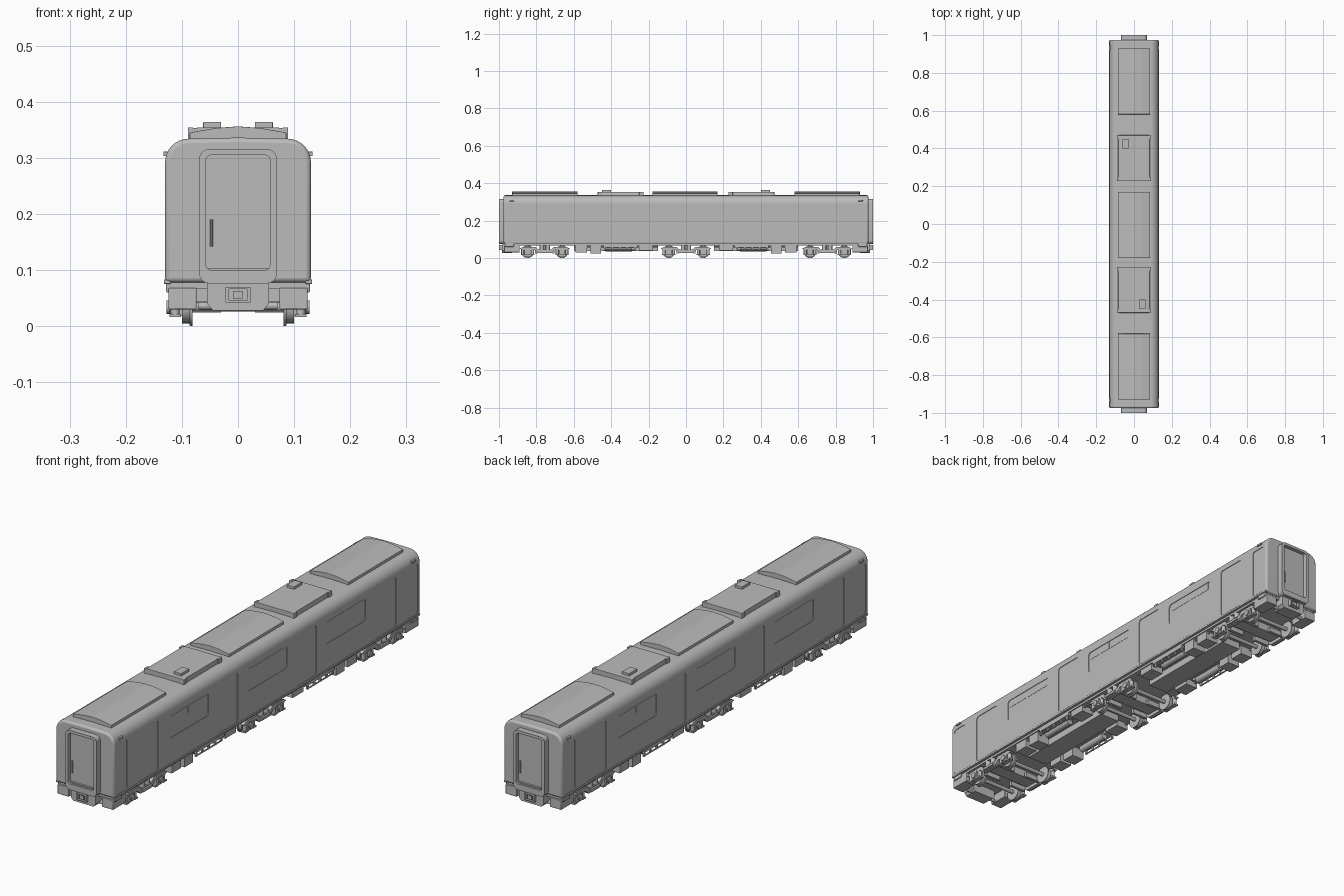
import bpy, bmesh, math
from mathutils import Matrix, Vector

cube = bpy.data.objects.get("Cube")
if cube:
    bpy.data.objects.remove(cube, do_unlink=True)

grey = bpy.data.materials.new("plain grey")
grey.use_nodes = True
COLOUR = (0.5, 0.5, 0.5, 1)
grey.diffuse_color = COLOUR
grey.node_tree.nodes["Principled BSDF"].inputs["Base Color"].default_value = COLOUR
BOTH = (-1, 1)


def box(bm, x, y, z):
    """Box from three (low, high) ranges."""
    lows, highs = zip(*(sorted(r) for r in (x, y, z)))
    a, b = Vector(lows), Vector(highs)
    bmesh.ops.create_cube(bm, size=1, matrix=Matrix.Translation((a + b) / 2)
                          @ Matrix.Diagonal((*(b - a), 1)))


def rod(bm, a, b, r, r2=None, sides=20):
    a, b = Vector(a), Vector(b)
    turn = (b - a).to_track_quat('Z', 'Y').to_matrix().to_4x4()
    bmesh.ops.create_cone(bm, cap_ends=True, segments=sides, radius1=r, radius2=r2 or r,
                          depth=(b - a).length, matrix=Matrix.Translation((a + b) / 2) @ turn)


def prism(bm, points, axis, lo, hi):
    """Extrude a 2D outline along x or y."""
    def place(p, d):
        return (d, *p) if axis == 'x' else (p[0], d, p[1])
    face = bm.faces.new([bm.verts.new(place(p, lo)) for p in points])
    out = bmesh.ops.extrude_face_region(bm, geom=[face])
    verts = [v for v in out["geom"] if isinstance(v, bmesh.types.BMVert)]
    step = Vector((hi - lo, 0, 0)) if axis == 'x' else Vector((0, hi - lo, 0))
    bmesh.ops.translate(bm, verts=verts, vec=step)


def rounded(u, v, r, steps=5):
    """Rounded rectangle outline."""
    pts = []
    corners = [(u[1], v[1], -1, -1), (u[0], v[1], 1, -1), (u[0], v[0], 1, 1), (u[1], v[0], -1, 1)]
    for i, (cu, cv, su, sv) in enumerate(corners):
        for k in range(steps + 1):
            t = math.pi / 2 * (i + k / steps)
            pts.append((cu + su * r + r * math.cos(t), cv + sv * r + r * math.sin(t)))
    return pts


def finish(name, bm, bevel=0, smooth=True):
    bmesh.ops.recalc_face_normals(bm, faces=bm.faces)
    mesh = bpy.data.meshes.new(name)
    bm.to_mesh(mesh)
    bm.free()
    mesh.materials.append(grey)
    ob = bpy.data.objects.new(name, mesh)
    bpy.context.collection.objects.link(ob)
    if bevel:
        mod = ob.modifiers.new("Bevel", 'BEVEL')
        mod.width, mod.segments, mod.limit_method = bevel, 2, 'ANGLE'
    if smooth:
        bpy.ops.object.select_all(action='DESELECT')
        ob.select_set(True)
        bpy.context.view_layer.objects.active = ob
        bpy.ops.object.shade_smooth_by_angle(angle=math.radians(35))
    return ob


def cut(ob, cutter):
    mod = ob.modifiers.new("Cut", 'BOOLEAN')
    mod.object, mod.operation, mod.solver = cutter, 'DIFFERENCE', 'EXACT'
    cutter.hide_render = True
    cutter.hide_set(True)


# Body shell with rounded roof shoulders
right = [(0.13, 0.078)]
for k in range(9):
    t = math.pi / 2 * k / 8
    right.append((0.088 + 0.042 * math.cos(t), 0.292 + 0.042 * math.sin(t)))
outline = right + [(0, 0.336)] + [(-x, z) for x, z in reversed(right)]
bm = bmesh.new()
prism(bm, outline, 'y', -0.975, 0.975)
body = finish("body_shell", bm)
mod = body.modifiers.new("Corner", 'BEVEL')
mod.width, mod.segments, mod.limit_method, mod.angle_limit = 0.008, 3, 'ANGLE', math.radians(60)

# Shallow recesses for side doors, crew doors and windows
bm = bmesh.new()
for s in BOTH:
    x0, x1 = sorted((s * 0.1275, s * 0.15))
    for y in (-0.757, -0.25, 0.25, 0.757):
        prism(bm, rounded((y - 0.063, y + 0.063), (0.085, 0.288), 0.012), 'x', x0, x1)
    for y in (-0.925, 0.925):
        prism(bm, rounded((y - 0.034, y + 0.034), (0.085, 0.288), 0.012), 'x', x0, x1)
    for y in (-0.5, 0, 0.5):
        prism(bm, rounded((y - 0.127, y + 0.127), (0.185, 0.275), 0.014), 'x', x0, x1)
cut(body, finish("recess_cutter", bm, smooth=False))

# Opening sashes in the window tops
bm = bmesh.new()
for s in BOTH:
    for y in (-0.5, 0, 0.5):
        for e in BOTH:
            box(bm, (s * 0.126, s * 0.1285), (y + e * 0.001, y + e * 0.113), (0.243, 0.272))
finish("window_sashes", bm, smooth=False)

# Waist rail, lamps
bm = bmesh.new()
for s in BOTH:
    box(bm, (s * 0.12, s * 0.132), (-0.972, 0.972), (0.075, 0.083))
    for e in BOTH:
        box(bm, (s * 0.118, s * 0.133), (e * 0.92, e * 0.945), (0.303, 0.311))
finish("sill_rails_and_lamps", bm, 0.001)

# Gangway frames and end doors
for e, side in ((-1, "front"), (1, "back")):
    bm = bmesh.new()
    prism(bm, rounded((-0.069, 0.069), (0.076, 0.316), 0.018), 'y', e * 0.965, e * 1.0)
    frame = finish(side + "_gangway_frame", bm)
    bm = bmesh.new()
    prism(bm, rounded((-0.057, 0.057), (0.1, 0.305), 0.01), 'y', e * 0.984, e * 1.02)
    cut(frame, finish(side + "_gangway_cutter", bm, smooth=False))
    bm = bmesh.new()
    rod(bm, (e * 0.047, e * 0.989, 0.142), (e * 0.047, e * 0.989, 0.19), 0.003, sides=10)
    box(bm, (-0.056, 0.056), (e * 0.98, e * 0.992), (0.1, 0.104))
    finish(side + "_door_handle_and_step", bm)
    # Coupler in its housing
    bm = bmesh.new()
    prism(bm, [(-0.055, 0.078), (-0.055, 0.04), (-0.045, 0.028), (0.045, 0.028),
               (0.055, 0.04), (0.055, 0.078)], 'y', e * 0.93, e * 0.985)
    for s in BOTH:
        box(bm, (s * 0.016, s * 0.022), (e * 0.98, e * 0.999), (0.042, 0.07))
        box(bm, (-0.022, 0.022), (e * 0.98, e * 0.999), (0.056 + s * 0.01, 0.056 + s * 0.014))
    box(bm, (-0.009, 0.009), (e * 0.98, e * 0.996), (0.049, 0.063))
    rod(bm, (-0.07, e * 0.95, 0.036), (0.07, e * 0.95, 0.036), 0.007, sides=12)
    finish(side + "_coupler", bm)
    # End skirts
    bm = bmesh.new()
    for s in BOTH:
        box(bm, (s * 0.074, s * 0.124), (e * 0.89, e * 0.972), (0.03, 0.068))
        box(bm, (s * 0.08, s * 0.128), (e * 0.92, e * 0.965), (0.06, 0.08))
    finish(side + "_end_skirts", bm, 0.002)

# Large roof units with a shallow crown
for y, name in ((-0.755, "front"), (-0.005, "middle"), (0.755, "back")):
    bm = bmesh.new()
    prism(bm, [(-0.086, 0.33), (-0.086, 0.345), (-0.04, 0.353), (0, 0.356), (0.04, 0.353),
               (0.086, 0.345), (0.086, 0.33)], 'y', y - 0.174, y + 0.174)
    finish(name + "_roof_unit", bm, 0.001, False)

# Small roof units with vent boxes
for e, name in ((-1, "front"), (1, "back")):
    bm = bmesh.new()
    prism(bm, [(-0.086, 0.33), (-0.083, 0.352), (-0.07, 0.354), (0.07, 0.354),
               (0.083, 0.352), (0.086, 0.33)], 'y', e * 0.35 - 0.12, e * 0.35 + 0.12)
    box(bm, (-e * 0.03, -e * 0.062), (e * 0.4, e * 0.45), (0.35, 0.364))
    for s in BOTH:
        for k in BOTH:
            box(bm, (s * 0.08, s * 0.089), (e * 0.35 + k * 0.1, e * 0.35 + k * 0.122), (0.333, 0.354))
    finish(name + "_small_roof_unit", bm, 0.001, False)

# Underframe floor and centre keel
bm = bmesh.new()
box(bm, (-0.122, 0.122), (-0.965, 0.965), (0.066, 0.08))
for e in BOTH:
    box(bm, (-0.045, 0.045), (e * 0.15, e * 0.6), (0.038, 0.07))
finish("underframe", bm, smooth=False)

# Equipment boxes, tanks and pipes below the floor
bm = bmesh.new()
for s in BOTH:
    for e in BOTH:
        for y0, y1, low in ((0.53, 0.59, 0.03), (0.455, 0.51, 0.024), (0.18, 0.25, 0.04)):
            box(bm, (s * 0.062, s * 0.118), (e * y0, e * y1), (low, 0.068))
        box(bm, (s * 0.085, s * 0.122), (e * 0.26, e * 0.44), (0.056, 0.068))
        rod(bm, (s * 0.09, e * 0.29, 0.05), (s * 0.09, e * 0.43, 0.05), 0.014)
        for z in (0.042, 0.058):
            rod(bm, (s * 0.118, e * 0.27, z), (s * 0.118, e * 0.44, z), 0.003, sides=8)
        for k in range(5):
            y = e * (0.275 + 0.04 * k)
            box(bm, (s * 0.114, s * 0.121), (y - 0.004, y + 0.004), (0.04, 0.068))
        rod(bm, (s * 0.108, e * 0.15, 0.06), (s * 0.108, e * 0.6, 0.06), 0.004, sides=8)
finish("underfloor_equipment", bm)

# Bogies: wheelsets, side frames, axle boxes, springs and brakes
for yc, name in ((-0.755, "front"), (0, "middle"), (0.755, "back")):
    bm = bmesh.new()
    for d in (-0.092, 0.092):
        y = yc + d
        rod(bm, (-0.1, y, 0.034), (0.1, y, 0.034), 0.008, sides=12)
        for s in BOTH:
            rod(bm, (s * 0.086, y, 0.034), (s * 0.1, y, 0.034), 0.029, sides=28)
            rod(bm, (s * 0.081, y, 0.034), (s * 0.086, y, 0.034), 0.034, 0.033, sides=28)
    finish(name + "_wheelsets", bm)
    bm = bmesh.new()
    box(bm, (-0.1, 0.1), (yc - 0.028, yc + 0.028), (0.036, 0.066))
    for s in BOTH:
        arch = [(yc - 0.135, 0.05), (yc - 0.115, 0.06), (yc - 0.05, 0.06), (yc - 0.035, 0.046),
                (yc + 0.035, 0.046), (yc + 0.05, 0.06), (yc + 0.115, 0.06), (yc + 0.135, 0.05),
                (yc + 0.12, 0.044), (yc + 0.055, 0.044), (yc + 0.035, 0.026),
                (yc - 0.035, 0.026), (yc - 0.055, 0.044), (yc - 0.12, 0.044)]
        prism(bm, arch, 'x', s * 0.104, s * 0.12)
        for d in (-0.092, 0.092):
            y = yc + d
            box(bm, (s * 0.1, s * 0.122), (y - 0.017, y + 0.017), (0.018, 0.05))
            rod(bm, (s * 0.12, y, 0.034), (s * 0.127, y, 0.034), 0.012, sides=16)
            for k in BOTH:
                rod(bm, (s * 0.112, y + k * 0.026, 0.022), (s * 0.112, y + k * 0.026, 0.046), 0.008, sides=12)
                box(bm, (s * 0.102, s * 0.122), (y + k * 0.014, y + k * 0.036), (0.016, 0.022))
            # Brake beams
            box(bm, (s * 0.03, s * 0.1), (yc + d * 0.5 - 0.006, yc + d * 0.5 + 0.006), (0.024, 0.044))
        for k in BOTH:
            rod(bm, (s * 0.112, yc + k * 0.016, 0.044), (s * 0.112, yc + k * 0.016, 0.072), 0.011, sides=14)
        box(bm, (s * 0.118, s * 0.127), (yc - 0.03, yc + 0.03), (0.03, 0.04))
    finish(name + "_bogie_frame", bm)
